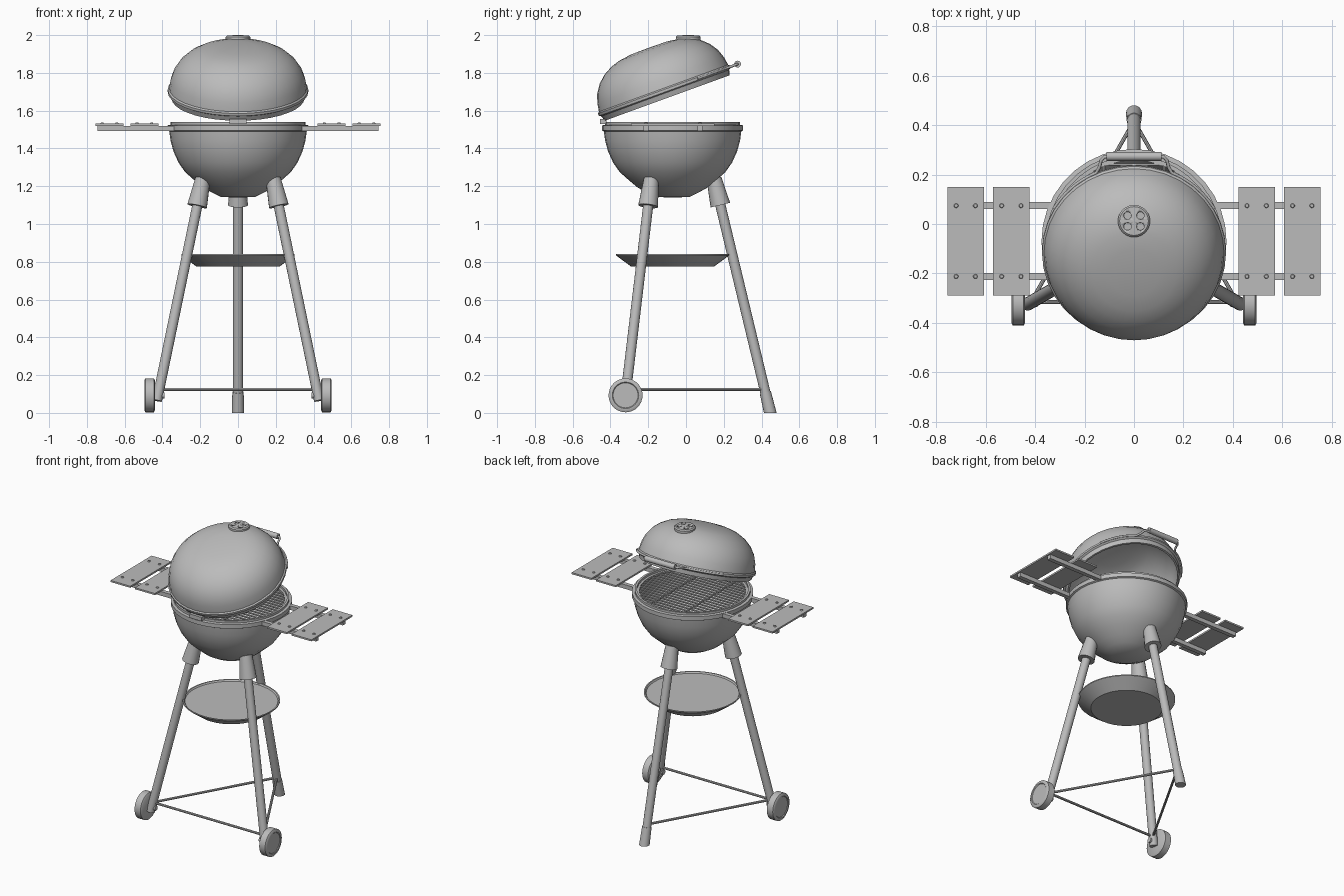
import bpy, bmesh, math
from mathutils import Vector, Matrix

if "Cube" in bpy.data.objects:
    bpy.data.objects.remove(bpy.data.objects["Cube"])

steel = bpy.data.materials.new("plain grey")
steel.diffuse_color = (0.5, 0.5, 0.5, 1)
steel.use_nodes = True
steel.node_tree.nodes["Principled BSDF"].inputs["Base Color"].default_value = steel.diffuse_color


def finish(name, bm, matrix=None):
    bmesh.ops.remove_doubles(bm, verts=bm.verts, dist=1e-5)
    bmesh.ops.recalc_face_normals(bm, faces=bm.faces)
    me = bpy.data.meshes.new(name)
    bm.to_mesh(me)
    bm.free()
    me.shade_smooth()
    me.set_sharp_from_angle(angle=math.radians(32))
    me.materials.append(steel)
    ob = bpy.data.objects.new(name, me)
    bpy.context.collection.objects.link(ob)
    if matrix is not None:
        ob.matrix_world = matrix
    return ob


def lathe(name, profile, matrix, seg=36, closed=True):
    """Turn a list of (radius, height) points around local z."""
    bm = bmesh.new()
    vs = [bm.verts.new((r, 0, z)) for r, z in profile]
    edges = [bm.edges.new(p) for p in zip(vs, vs[1:])]
    if closed:
        edges.append(bm.edges.new((vs[-1], vs[0])))
    bmesh.ops.spin(bm, geom=vs + edges, cent=(0, 0, 0), axis=(0, 0, 1),
                   angle=math.tau, steps=seg, use_duplicate=False)
    return finish(name, bm, matrix)


def add_rod(bm, p, q, r1, r2=None, seg=16):
    p, q = Vector(p), Vector(q)
    d = q - p
    m = Matrix.Translation((p + q) / 2) @ d.to_track_quat('Z', 'Y').to_matrix().to_4x4()
    bmesh.ops.create_cone(bm, cap_ends=True, segments=seg, radius1=r1,
                          radius2=r1 if r2 is None else r2, depth=d.length, matrix=m)


def rod(name, p, q, r1, r2=None, seg=16, matrix=None):
    bm = bmesh.new()
    add_rod(bm, p, q, r1, r2, seg)
    return finish(name, bm, matrix)


def box(name, lo, hi):
    lo, hi = Vector(lo), Vector(hi)
    bm = bmesh.new()
    bmesh.ops.create_cube(bm, size=1, matrix=Matrix.Translation((lo + hi) / 2)
                          @ Matrix.Diagonal((*(hi - lo), 1)))
    return finish(name, bm)


def wire(name, pts, r, matrix):
    cu = bpy.data.curves.new(name, 'CURVE')
    cu.dimensions = '3D'
    cu.bevel_depth, cu.bevel_resolution = r, 2
    cu.use_fill_caps = True
    sp = cu.splines.new('POLY')
    sp.points.add(len(pts) - 1)
    for point, co in zip(sp.points, pts):
        point.co = (*co, 1)
    cu.materials.append(steel)
    ob = bpy.data.objects.new(name, cu)
    bpy.context.collection.objects.link(ob)
    ob.matrix_world = matrix


CY = -0.071
centre = Matrix.Translation((0, CY, 0))

# Bowl with rolled rim
lathe("bowl", [(0, 1.14), (.09, 1.143), (.135, 1.165), (.185, 1.193), (.235, 1.235),
               (.28, 1.275), (.315, 1.325), (.342, 1.385), (.357, 1.44), (.364, 1.49),
               (.374, 1.495), (.374, 1.522), (.357, 1.525), (.357, 1.54), (.343, 1.54),
               (.343, 1.44), (.328, 1.385), (.3, 1.325), (.265, 1.285), (.22, 1.245),
               (.17, 1.207), (.09, 1.16), (0, 1.155)], centre, closed=False)

# Cooking grate: bars along x inside a ring
bm = bmesh.new()
R = 0.335
for i in range(-10, 11):
    y = i * 0.031
    h = math.sqrt(R * R - y * y)
    add_rod(bm, (-h, y, 1.518), (h, y, 1.518), 0.006, seg=6)
for x in (-.12, .12):
    add_rod(bm, (x, -.31, 1.508), (x, .31, 1.508), 0.006, seg=6)
finish("cooking_grate", bm, centre)
lathe("grate_ring", [(.328, 1.51), (.343, 1.51), (.343, 1.525), (.328, 1.525)], centre)

# Tilted lid, hinged at the front edge
tilt = Matrix.Translation((0, -.10, 1.667)) @ Matrix.Rotation(math.radians(20), 4, 'X')
lathe("lid", [(0, .283), (.1, .282), (.17, .272), (.22, .257), (.27, .229), (.31, .193),
              (.34, .148), (.357, .1), (.364, .055), (.372, .048), (.372, .034),
              (.36, .028), (.352, 0), (.34, 0), (.348, .035), (.345, .1), (.328, .143),
              (.3, .183), (.262, .216), (.215, .244), (.168, .259), (.1, .268),
              (0, .27)], tilt, closed=False)
box("lid_hinge", (-.045, -.455, 1.53), (.045, -.42, 1.556))

# Lid handle and its wire brackets
rod("lid_handle", (-.112, .412, .041), (.112, .412, .041), .018, matrix=tilt)
for s in (-1, 1):
    arc = [(s * .374 * math.sin(a), .374 * math.cos(a), .041)
           for a in (math.radians(d) for d in range(24, 61, 6))]
    wire("handle_bracket", [(s * .1, .412, .041), (s * .12, .41, .041), (s * .133, .395, .041),
                            (s * .14, .365, .041)] + arc, .007, tilt)

# Top vent with four holes
vent = lathe("lid_vent", [(0, 1.972), (.065, 1.972), (.065, 1.99), (.058, 1.997),
                          (.02, 2.0), (0, 2.0)], Matrix.Translation((0, .012, 0)), 32, False)
bm = bmesh.new()
for x in (-.026, .026):
    for y in (-.022, .022):
        add_rod(bm, (x, y + .012, 1.985), (x, y + .012, 2.05), .015)
cutter = finish("vent_hole_cutter", bm)
cutter.hide_render = True
cutter.hide_viewport = True
cut = vent.modifiers.new("holes", 'BOOLEAN')
cut.operation, cut.object = 'DIFFERENCE', cutter

# Ash tray between the legs
lathe("ash_tray", [(0, .775), (.22, .775), (.3, .834), (.3, .84), (.292, .84),
                   (.286, .831), (0, .831)], centre, 40, False)


def front_leg(s, z):
    return Vector((s * (.215 + .207 * (1.1 - z)), -.2 - .119 * (1.1 - z), z))


def rear_leg(z):
    return Vector((0, .182 + .24 * (1.1 - z), z))


# Rear leg with a foot cut flat on the ground
rod("rear_leg", rear_leg(.05), rear_leg(1.2), .027)
bm = bmesh.new()
add_rod(bm, rear_leg(-.05), rear_leg(.11), .034, .03)
cutres = bmesh.ops.bisect_plane(bm, geom=bm.verts[:] + bm.edges[:] + bm.faces[:],
                                plane_co=(0, 0, 0), plane_no=(0, 0, -1), clear_outer=True)
bmesh.ops.holes_fill(bm, edges=bm.edges[:])
finish("rear_foot", bm)
rod("rear_socket", rear_leg(1.1), rear_leg(1.24), .053, .04)
rod("rear_brace_front", front_leg(-1, .125), front_leg(1, .125), .008, seg=8)

for s in (-1, 1):
    # Front legs, sockets and side braces
    rod("front_leg", front_leg(s, .065), front_leg(s, 1.2), .027)
    rod("front_socket", front_leg(s, 1.095), front_leg(s, 1.24), .053, .04)
    rod("side_brace", front_leg(s, .125), rear_leg(.125), .008, seg=8)
    # Wheels
    wm = Matrix.Translation((s * .468, -.32, .093)) @ Matrix.Rotation(s * math.pi / 2, 4, 'Y')
    lathe("wheel", [(0, -.028), (.08, -.028), (.09, -.022), (.09, .022), (.08, .028),
                    (.07, .028), (.066, .024), (0, .024)], wm, 32, False)
    rod("wheel_axle", (s * .39, -.32, .093), (s * .46, -.32, .093), .016)
    # Side table: two rails, two slats, screws
    for y in (-.212, .074):
        a, b = sorted((s * .335, s * .745))
        box("table_rail", (a, y - .014, 1.492), (b, y + .014, 1.52))
    for x0, x1 in ((.422, .57), (.606, .754)):
        a, b = sorted((s * x0, s * x1))
        box("table_slat", (a, -.29, 1.52), (b, .15, 1.531))
        bm = bmesh.new()
        for x in (x0 + .035, x1 - .035):
            for y in (-.212, .074):
                add_rod(bm, (s * x, y, 1.529), (s * x, y, 1.537), .01, .007, 10)
        finish("slat_screws", bm)
